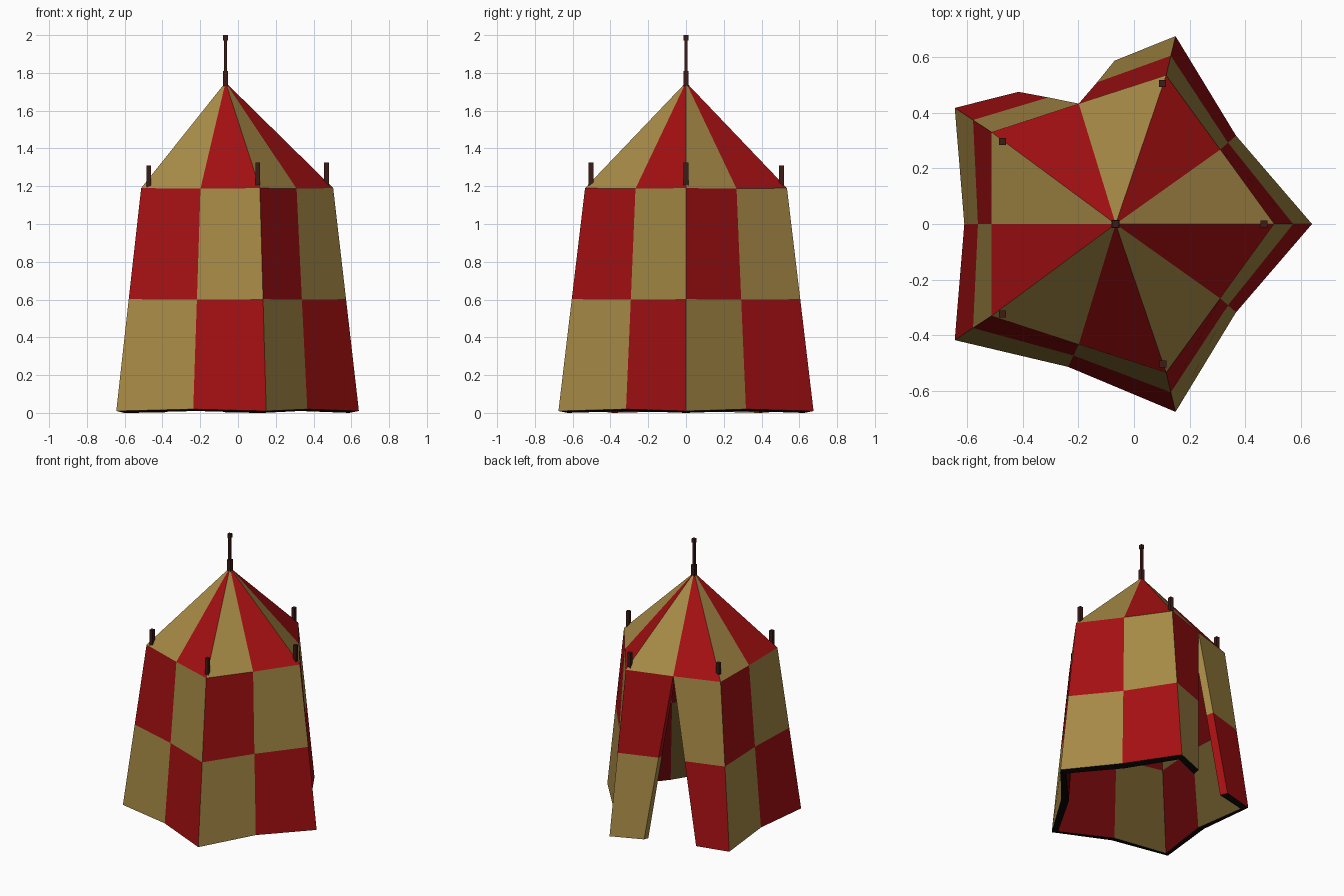
import bpy, bmesh, math

if "Cube" in bpy.data.objects:
    bpy.data.objects.remove(bpy.data.objects["Cube"])

STEP = math.pi / 5   # five sides, each split in two panels
THICK = 0.05


def material(name, rgb):
    m = bpy.data.materials.new(name)
    m.diffuse_color = (*rgb, 1)
    m.use_nodes = True
    m.node_tree.nodes["Principled BSDF"].inputs["Base Color"].default_value = m.diffuse_color
    return m


RED_RGB, TAN_RGB = (0.37, 0.005, 0.006), (0.38, 0.25, 0.06)
RED = material("red_canvas", RED_RGB)
TAN = material("tan_canvas", TAN_RGB)
RED_IN = material("red_lining", [c * 0.33 for c in RED_RGB])
TAN_IN = material("tan_lining", [c * 0.33 for c in TAN_RGB])
DARK = material("dark_hem", (0.004, 0.003, 0.002))
WOOD = material("dark_wood", (0.045, 0.011, 0.008))


def finish(bm, name, mats):
    bmesh.ops.recalc_face_normals(bm, faces=bm.faces)
    me = bpy.data.meshes.new(name)
    bm.to_mesh(me)
    bm.free()
    for m in mats:
        me.materials.append(m)
    ob = bpy.data.objects.new(name, me)
    bpy.context.collection.objects.link(ob)


# Wall rows: (centre x, corner radius, middle radius, corner z, middle z)
ROWS = [(-0.07, 0.71, 0.54, 0.01, 0.02),
        (-0.064, 0.636, 0.497, 0.602, 0.6),
        (-0.058, 0.562, 0.455, 1.19, 1.187)]
# Free edges of the open door flaps (two lower rows)
FLAPS = {3: [(-0.415, 0.475, 0.012), (-0.308, 0.455, 0.6)],
         13: [(-0.07, 0.587, 0.012), (-0.133, 0.509, 0.6)]}
APEX = (-0.066, 0, 1.75)


def point(k, j):
    if k in FLAPS and j < 2:
        return FLAPS[k][j]
    cx, rc, rm, zc, zm = ROWS[j]
    r, z = (rm, zm) if k % 2 else (rc, zc)
    return (cx + r * math.cos(k * STEP), r * math.sin(k * STEP), z)


def inward(p, j):
    x, y = p[0] - APEX[0], p[1]
    s = 1 - THICK / math.hypot(x, y)
    return (APEX[0] + x * s, y * s, p[2] - (0.01, 0.008, 0.025)[j])


# Canvas: outer skin and lining, walls and roof in one shell
bm = bmesh.new()


def face(mat, *verts):
    bm.faces.new(verts).material_index = mat


skins = []
for lining in (0, 1):
    cols = []
    for k in range(3, 14):
        pts = [point(k, j) for j in range(3)]
        if lining:
            pts = [inward(p, j) for j, p in enumerate(pts)]
        if k == 13:                    # flaps meet at the eave
            cols.append([bm.verts.new(p) for p in pts[:2]] + [cols[0][2]])
        else:
            cols.append([bm.verts.new(p) for p in pts])
    apex = bm.verts.new((APEX[0], 0, APEX[2] - 0.06 * lining))
    for i in range(10):
        a, b = cols[i], cols[i + 1]
        for j in range(2):             # checkered walls
            face((i + j) % 2 + 2 * lining, a[j], b[j], b[j + 1], a[j + 1])
        face(i % 2 + 2 * lining, a[2], b[2], apex)     # striped roof
    skins.append(cols)

out, lin = skins
for i in range(10):                    # hem
    face(4, out[i][0], out[i + 1][0], lin[i + 1][0], lin[i][0])
for c, i in ((0, 0), (10, 9)):         # flap edges
    for j in range(2):
        face((i + j) % 2, out[c][j], out[c][j + 1], lin[c][j + 1], lin[c][j])
finish(bm, "tent_canvas", [RED, TAN, RED_IN, TAN_IN, DARK])


def post(name, x, y, sections):
    """Square post from stacked (width, z0, z1) boxes."""
    bm = bmesh.new()
    for w, z0, z1 in sections:
        vs = bmesh.ops.create_cube(bm, size=1)["verts"]
        bmesh.ops.scale(bm, vec=(w, w, z1 - z0), verts=vs)
        bmesh.ops.translate(bm, vec=(x, y, (z0 + z1) / 2), verts=vs)
    finish(bm, name, [WOOD])


# Corner posts and central mast
for i, (x, y, top) in enumerate([(0.468, 0, 1.325), (0.103, 0.505, 1.31), (-0.472, 0.297, 1.31),
                                 (-0.472, -0.323, 1.31), (0.105, -0.503, 1.325)]):
    post(f"corner_post_{i + 1}", x, y, [(0.025, 1.195, top)])
post("mast", APEX[0], 0, [(0.028, 1.72, 1.81), (0.017, 1.80, 1.98), (0.025, 1.972, 2.0)])
